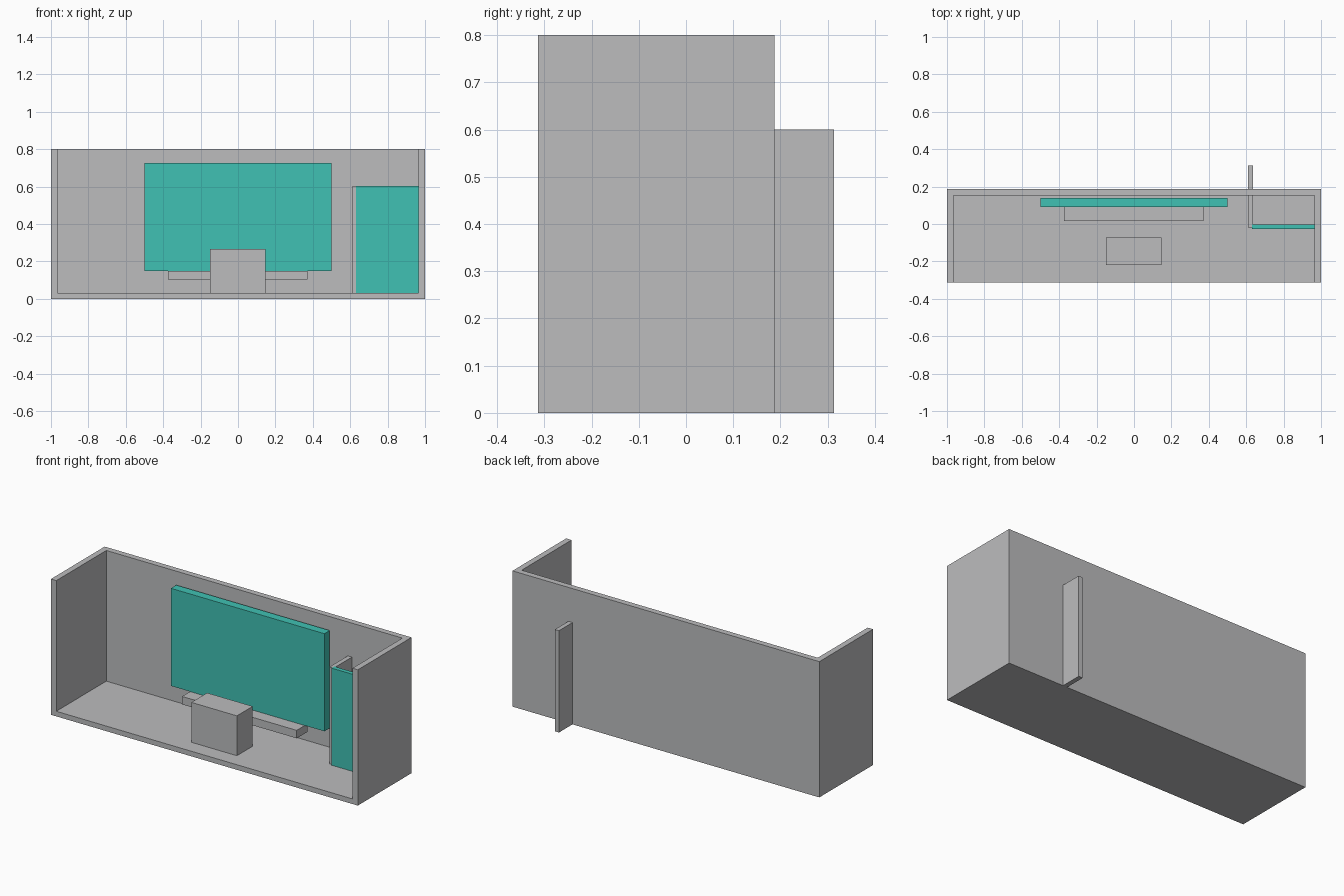
import bpy
from mathutils import Matrix, Vector
import bmesh

cube = bpy.data.objects.get("Cube")
if cube:
    bpy.data.objects.remove(cube, do_unlink=True)


def make_material(name, rgb):
    mat = bpy.data.materials.new(name)
    mat.use_nodes = True
    colour = (*rgb, 1.0)
    mat.diffuse_color = colour
    mat.node_tree.nodes["Principled BSDF"].inputs["Base Color"].default_value = colour
    return mat


def make_box(name, mat, x, y, z):
    """Axis-aligned box from (low, high) ranges, with its origin at its centre."""
    low, high = Vector((x[0], y[0], z[0])), Vector((x[1], y[1], z[1]))
    mesh = bpy.data.meshes.new(name)
    bm = bmesh.new()
    bmesh.ops.create_cube(bm, size=1.0, matrix=Matrix.Diagonal((*(high - low), 1.0)))
    bm.to_mesh(mesh)
    bm.free()
    mesh.materials.append(mat)
    obj = bpy.data.objects.new(name, mesh)
    obj.location = (low + high) / 2
    bpy.context.collection.objects.link(obj)
    return obj


grey = make_material("light grey", (0.503, 0.505, 0.515))
teal = make_material("teal", (0.051, 0.533, 0.451))

FRONT, BACK = -0.313, 0.187
HEIGHT, WALL, FLOOR = 0.8, 0.035, 0.03
INNER = 1 - WALL

# Open-fronted shell: one profile in plan for the three walls, plus the floor
bm = bmesh.new()
plan = [(-1, FRONT), (-INNER, FRONT), (-INNER, BACK - WALL), (INNER, BACK - WALL),
        (INNER, FRONT), (1, FRONT), (1, BACK), (-1, BACK)]
face = bm.faces.new([bm.verts.new((x, y, 0)) for x, y in plan])
walls = bmesh.ops.extrude_face_region(bm, geom=[face])["geom"]
bmesh.ops.translate(bm, vec=(0, 0, HEIGHT),
                    verts=[v for v in walls if isinstance(v, bmesh.types.BMVert)])
bmesh.ops.recalc_face_normals(bm, faces=bm.faces)
mesh = bpy.data.meshes.new("walls")
bm.to_mesh(mesh)
bm.free()
mesh.materials.append(grey)
bpy.context.collection.objects.link(bpy.data.objects.new("walls", mesh))

make_box("floor", grey, (-INNER, INNER), (FRONT, BACK - WALL), (0, FLOOR))

# Display screen with the shelf under it
make_box("screen", teal, (-0.5, 0.5), (0.09, 0.14), (0.15, 0.725))
make_box("shelf", grey, (-0.375, 0.372), (0.015, 0.115), (0.103, 0.15))

# Counter standing on the floor
make_box("counter", grey, (-0.15, 0.147), (-0.22, -0.073), (FLOOR, 0.265))

# Side closet: partition running out through the back wall, and its front panel
make_box("partition", grey, (0.609, 0.636), (-0.02, 0.313), (0, 0.6))
make_box("closet_panel", teal, (0.63, INNER), (-0.028, -0.002), (0.002, 0.602))
